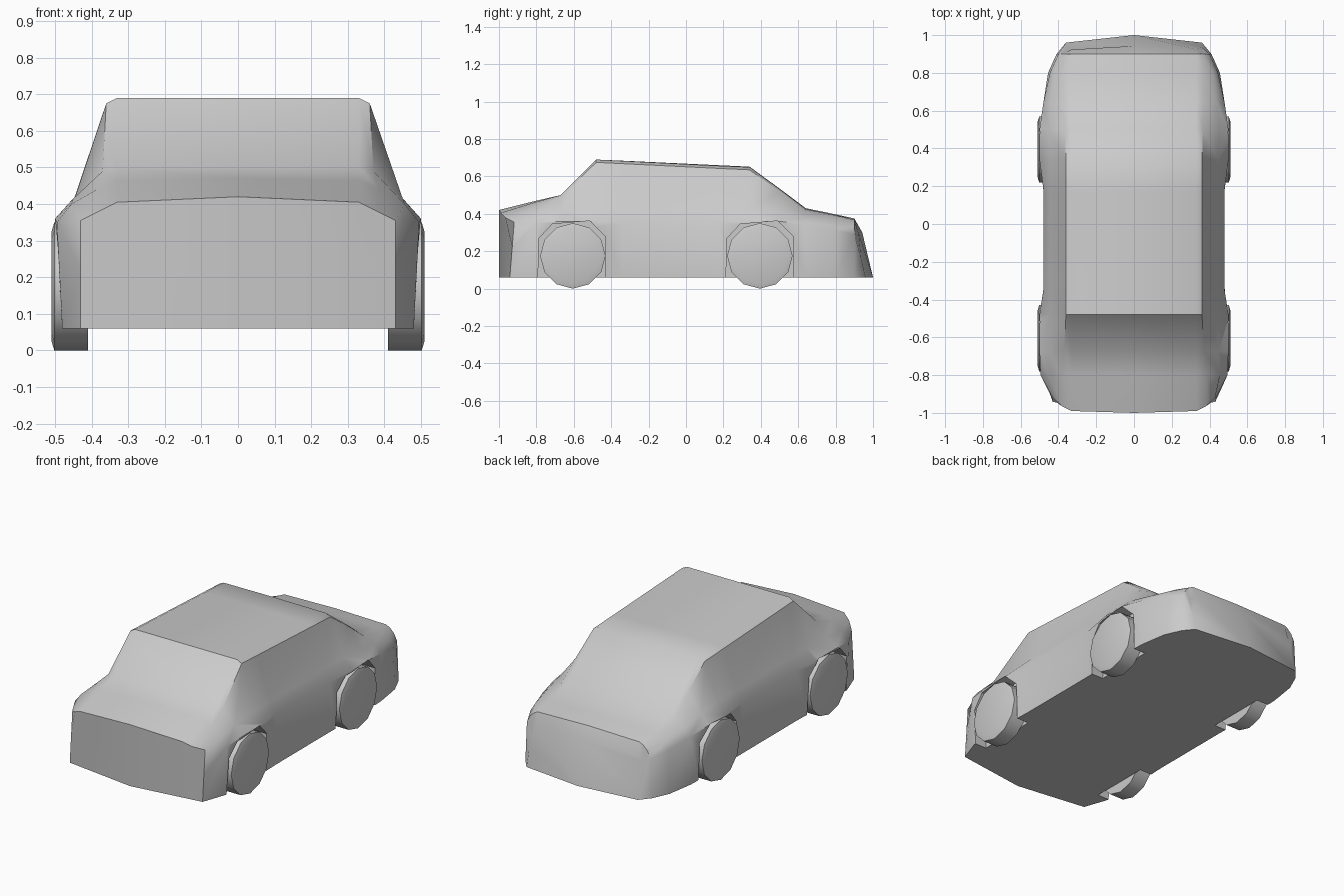
import bpy, bmesh, math

if "Cube" in bpy.data.objects:
    bpy.data.objects.remove(bpy.data.objects["Cube"])

FLOOR = 0.06


def finish(name, bm, angle=40):
    bmesh.ops.recalc_face_normals(bm, faces=bm.faces[:])
    me = bpy.data.meshes.new(name)
    bm.to_mesh(me)
    bm.free()
    ob = bpy.data.objects.new(name, me)
    bpy.context.collection.objects.link(ob)
    smooth(ob, angle)
    return ob


def smooth(ob, angle):
    bpy.ops.object.select_all(action='DESELECT')
    bpy.context.view_layer.objects.active = ob
    ob.select_set(True)
    bpy.ops.object.shade_smooth_by_angle(angle=math.radians(angle))


def prism(name, outline, x0, x1):
    """Extrude a (y, z) outline along x."""
    bm = bmesh.new()
    a = [bm.verts.new((x0, y, z)) for y, z in outline]
    b = [bm.verts.new((x1, y, z)) for y, z in outline]
    bm.faces.new(a)
    bm.faces.new(b)
    for i in range(len(a)):
        j = (i + 1) % len(a)
        bm.faces.new((a[i], a[j], b[j], b[i]))
    return finish(name, bm)


# Body cross-sections: y, sill x, shoulder x/z, belt x/z, corner x/z, edge x/z, centre z
SECTIONS = [
    (-1.00, .43, .43, .22, .43, .355, .38, .380, .33, .405, .42),
    (-0.80, .48, .495, .35, .455, .40, .385, .44, .33, .464, .47),
    (-0.67, .485, .50, .36, .45, .415, .37, .49, .33, .50, .50),
    (-0.48, .485, .50, .36, .445, .42, .36, .675, .33, .69, .69),
    (-0.34, .48, .478, .35, .446, .42, .36, .668, .33, .683, .684),
    (0.17, .48, .478, .35, .446, .42, .36, .643, .33, .657, .66),
    (0.34, .485, .50, .36, .445, .42, .36, .635, .33, .65, .652),
    (0.50, .485, .50, .36, .45, .41, .365, .52, .33, .533, .535),
    (0.64, .48, .48, .34, .44, .38, .37, .41, .33, .425, .43),
    (0.80, .455, .445, .31, .42, .35, .37, .38, .33, .392, .397),
    (0.90, .41, .40, .29, .38, .33, .355, .355, .33, .368, .375),
    (1.00, .36, .36, .16, .36, .23, .355, .27, .33, .295, .30),
]

# body, lofted from the sections
bm = bmesh.new()
rings = []
for k, (y, xb, xs, zs, xl, zl, xc, zc, xe, ze, zt) in enumerate(SECTIONS):
    half = [(xb, FLOOR), (xs, zs), (xl, zl), (xc, zc), (xe, ze)]
    ring = half + [(0, zt)] + [(-x, z) for x, z in reversed(half)] + [(0, FLOOR)]
    verts = []
    for x, z in ring:
        yy = y
        if k == 0:                       # bowed nose
            yy += .01 * abs(x) / .33 + max(0, abs(x) - .33) * .45
            if abs(x) > .4:
                yy += (z - FLOOR) * .08
        if k == len(SECTIONS) - 1:       # raked, bowed tail
            yy -= (z - FLOOR) * .24 + .02 * abs(x) / .33 + max(0, abs(x) - .33) * .6
        verts.append(bm.verts.new((x, yy, z)))
    rings.append(verts)
n = len(rings[0])
for a, b in zip(rings, rings[1:]):
    for i in range(n):
        j = (i + 1) % n
        bm.faces.new((a[i], a[j], b[j], b[i]))
for r in (rings[0], rings[-1]):
    bm.faces.new([r[11]] + r[0:6])
    bm.faces.new(r[5:12])
body = finish("car_body", bm)

# wheel arch openings
ARCH = [(-.185, -.05), (-.175, .27), (-.105, .345), (.095, .362), (.178, .28), (.182, -.05)]
for cy in (-.61, .395):
    for s in (-1, 1):
        cut = prism("arch_cutter", [(cy + y, z) for y, z in ARCH], s * .405, s * .62)
        cut.hide_render = True
        mod = body.modifiers.new("arch", 'BOOLEAN')
        mod.operation = 'DIFFERENCE'
        mod.solver = 'EXACT'
        mod.object = cut
        bpy.context.view_layer.objects.active = body
        bpy.ops.object.modifier_apply(modifier=mod.name)
        bpy.data.objects.remove(cut, do_unlink=True)
smooth(body, 40)

# wheels with a chamfered outer rim
R = .175
for label, cy in (("front", -.605), ("rear", .395)):
    for side, s in (("left", -1), ("right", 1)):
        bm = bmesh.new()
        loops = []
        for x, r in ((.41, R), (.502, R), (.51, .148)):
            loops.append([bm.verts.new((s * x, cy + r * math.sin(math.tau * i / 12),
                                        R - r * math.cos(math.tau * i / 12)))
                          for i in range(12)])
        for a, b in zip(loops, loops[1:]):
            for i in range(12):
                j = (i + 1) % 12
                bm.faces.new((a[i], a[j], b[j], b[i]))
        bm.faces.new(loops[0])
        bm.faces.new(loops[-1])
        finish(f"{label}_{side}_wheel", bm, 31)
